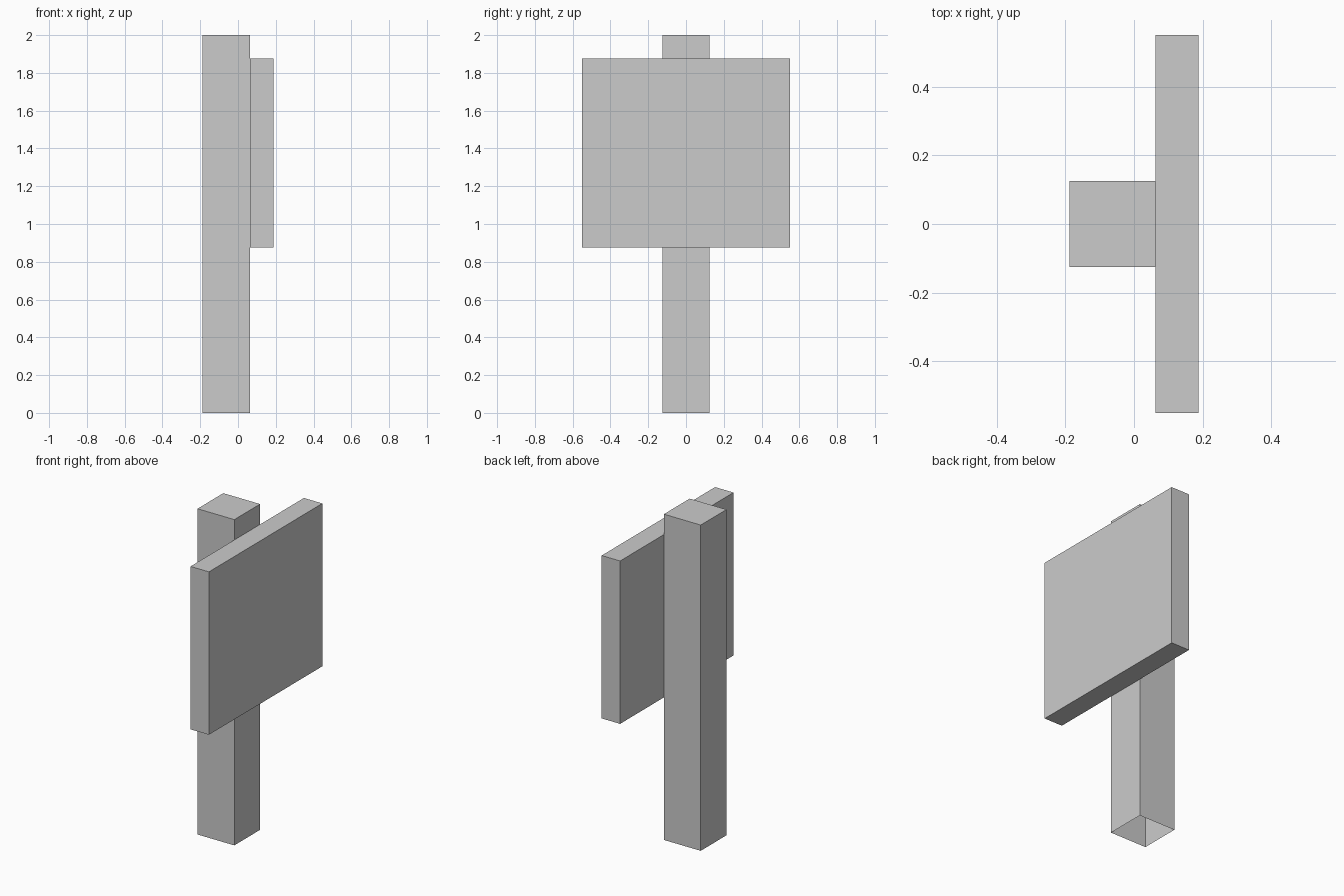
import bpy
import bmesh
from mathutils import Matrix, Vector

cube = bpy.data.objects.get("Cube")
if cube:
    bpy.data.objects.remove(cube, do_unlink=True)

# Single plain grey
GREY = (0.6, 0.6, 0.6, 1.0)
grey = bpy.data.materials.new("plain_grey")
grey.use_nodes = True
grey.diffuse_color = GREY
grey.node_tree.nodes["Principled BSDF"].inputs["Base Color"].default_value = GREY


def box(name, low, high, open_bottom=False):
    """Flat-faced box between two corners, optionally without its underside."""
    low, high = Vector(low), Vector(high)
    bm = bmesh.new()
    placing = Matrix.Translation((low + high) / 2) @ Matrix.Diagonal((*(high - low), 1))
    bmesh.ops.create_cube(bm, size=1, matrix=placing)
    bm.normal_update()
    if open_bottom:
        under = [f for f in bm.faces if f.normal.z < -0.9]
        bmesh.ops.delete(bm, geom=under, context="FACES_ONLY")
    mesh = bpy.data.meshes.new(name)
    bm.to_mesh(mesh)
    bm.free()
    mesh.materials.append(grey)
    obj = bpy.data.objects.new(name, mesh)
    bpy.context.collection.objects.link(obj)
    return obj


# Upright post, hollow from below
box("post", (-0.1875, -0.125, 0), (0.0625, 0.125, 2), open_bottom=True)

# Sign panel fixed to the post's left side
box("sign_board", (0.0625, -0.55, 0.875), (0.1875, 0.55, 1.875))
